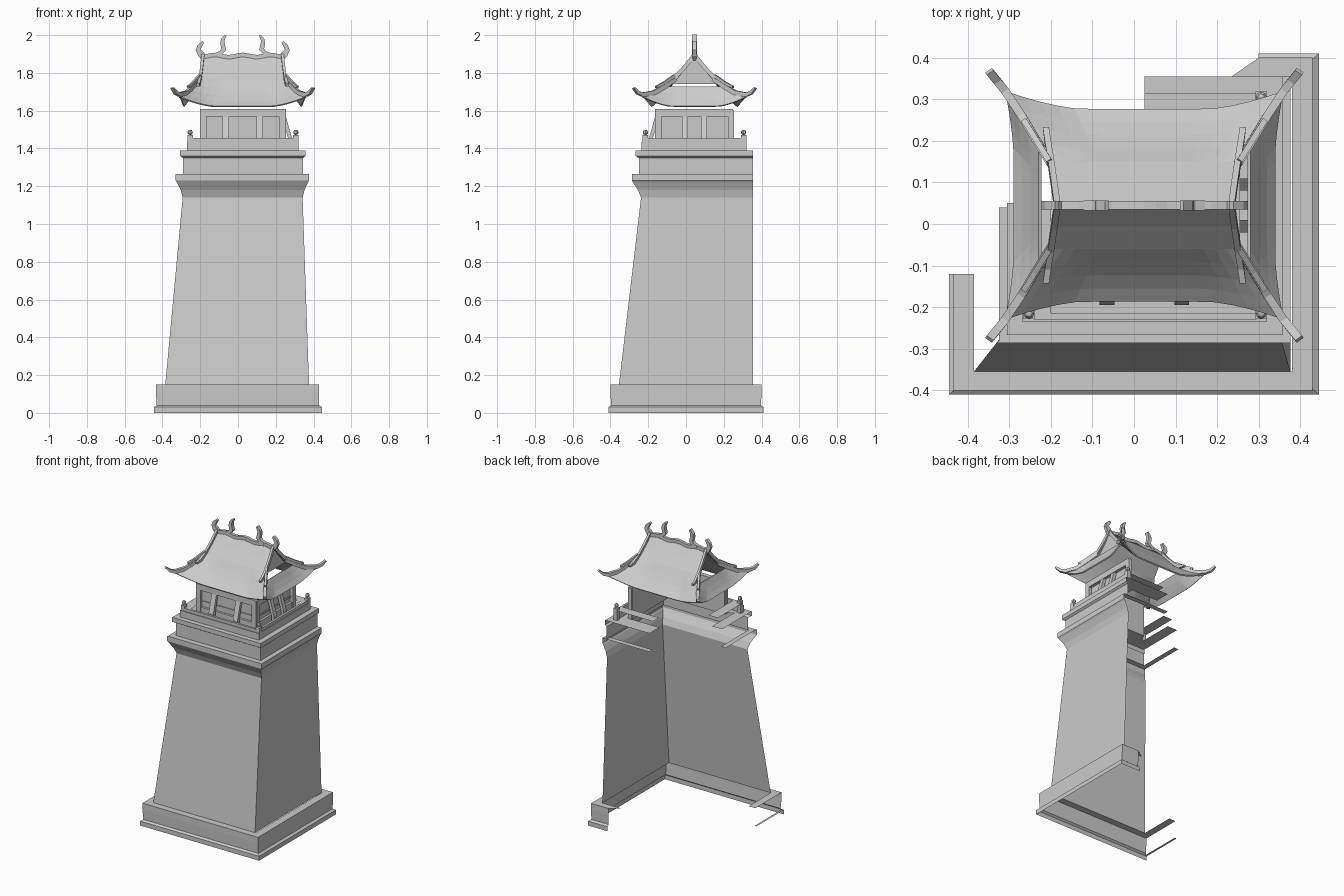
import bpy, bmesh, math
from mathutils import Vector

old = bpy.data.objects.get("Cube")
if old:
    bpy.data.objects.remove(old, do_unlink=True)

stone = bpy.data.materials.new("pale_grey")
stone.use_nodes = True
GREY = (0.6, 0.6, 0.6, 1)
stone.diffuse_color = GREY
stone.node_tree.nodes["Principled BSDF"].inputs["Base Color"].default_value = GREY

CX, CY = 0.025, 0.045      # centre of the upper storey


def finish(name, bm, closed=False):
    if closed:
        bmesh.ops.recalc_face_normals(bm, faces=bm.faces)
    me = bpy.data.meshes.new(name)
    bm.to_mesh(me)
    bm.free()
    me.materials.append(stone)
    ob = bpy.data.objects.new(name, me)
    bpy.context.collection.objects.link(ob)
    return ob


def grid(name, rows, thick=0):
    """Open sheet through equally long rows of points."""
    bm = bmesh.new()
    vs = [[bm.verts.new(p) for p in r] for r in rows]
    for a, b in zip(vs, vs[1:]):
        for i in range(len(a) - 1):
            bm.faces.new((a[i], a[i + 1], b[i + 1], b[i]))
    ob = finish(name, bm)
    if thick:
        m = ob.modifiers.new("thickness", 'SOLIDIFY')
        m.thickness = thick
    return ob


def box(name, x0, x1, y0, y1, z0, z1):
    bm = bmesh.new()
    bmesh.ops.create_cube(bm, size=1)
    for v in bm.verts:
        v.co = Vector(((x0 + x1) / 2 + v.co.x * (x1 - x0),
                       (y0 + y1) / 2 + v.co.y * (y1 - y0),
                       (z0 + z1) / 2 + v.co.z * (z1 - z0)))
    return finish(name, bm, True)


def bar(name, path, side, width, heights):
    """Rectangular bar along a path; side is its width direction."""
    bm = bmesh.new()
    path = [Vector(p) for p in path]
    side = Vector(side).normalized()
    rings = []
    for i, p in enumerate(path):
        t = path[min(i + 1, len(path) - 1)] - path[max(i - 1, 0)]
        n = side.cross(t).normalized() * heights[i] / 2
        s = side * width / 2
        rings.append([bm.verts.new(p + q) for q in (s + n, n - s, -s - n, s - n)])
    for a, b in zip(rings, rings[1:]):
        for k in range(4):
            bm.faces.new((a[k], a[(k + 1) % 4], b[(k + 1) % 4], b[k]))
    bm.faces.new(rings[0])
    bm.faces.new(rings[-1])
    return finish(name, bm, True)


# Footing: height, left, right, front, back, end of the short back return
footing = [(0, -.445, .445, -.41, .41, .3), (.03, -.445, .445, -.41, .41, .3),
           (.04, -.43, .43, -.397, .397, .3), (.11, -.435, .43, -.4, .4, .3),
           (.15, -.435, .43, -.4, .4, .3), (.15, -.385, .38, -.355, .355, .235)]
grid("footing", [[(l, f, z), (r, f, z), (r, b, z), (e, b, z)]
                 for z, l, r, f, b, e in footing])

# Tower: front and side walls with flared cornice and ledges
tower = [(.15, -.385, .376, -.355), (1.14, -.293, .342, -.238),
         (1.18, -.303, .352, -.255), (1.22, -.323, .37, -.28),
         (1.23, -.33, .377, -.286), (1.265, -.33, .377, -.286),
         (1.265, -.29, .345, -.25), (1.35, -.29, .345, -.25),
         (1.36, -.307, .357, -.267), (1.39, -.307, .357, -.267),
         (1.39, -.2, .25, -.16)]
grid("tower_walls", [[(l, f, z), (r, f, z), (r, .355, z)] for z, l, r, f in tower])


# Flat ledge remnants on the open sides
def strip(name, z, x0, x1, y0, y1):
    grid(name, [[(x0, y0, z), (x1, y0, z)], [(x0, y1, z), (x1, y1, z)]])


for z, x0, x1, y0, y1 in [(.03, -.445, -.43, -.41, -.12), (.15, -.435, -.385, -.4, -.12),
                          (1.265, -.325, -.29, -.285, .04), (1.39, -.305, -.23, -.265, .05)]:
    strip("left_ledge", z, x0, x1, y0, y1)
for z, y0, x1 in [(1.265, .32, .375), (1.39, .25, .355)]:
    strip("back_ledge", z, CX, x1, y0, .355)
strip("left_floor", 1.455, -.27, -.2, -.215, CY)
strip("back_floor", 1.455, CX, .3, .25, .315)

# Low parapet and corner posts
box("front_parapet", -.27, .32, -.235, -.215, 1.39, 1.435)
box("front_parapet_cap", -.24, .295, -.23, -.215, 1.435, 1.455)
box("side_parapet", .3, .32, -.235, .315, 1.39, 1.435)
box("side_parapet_cap", .3, .315, -.21, .29, 1.435, 1.455)
for x, y in [(-.253, -.215), (.306, -.215), (.306, .305)]:
    box("corner_post", x - .014, x + .014, y - .014, y + .014, 1.39, 1.47)
    bm = bmesh.new()
    bmesh.ops.create_uvsphere(bm, u_segments=8, v_segments=5, radius=.014)
    bmesh.ops.translate(bm, verts=bm.verts, vec=(x, y, 1.485))
    finish("post_knob", bm, True)

# Pavilion: front and side walls, beams, sills, uprights, leaning struts
box("front_wall", -.195, .245, -.145, -.135, 1.39, 1.61)
box("side_wall", .225, .235, -.145, .25, 1.39, 1.61)
for nm, z0, z1, d in [("beam", 1.57, 1.61, .02), ("sill", 1.39, 1.455, .015),
                      ("rail", 1.485, 1.495, .006)]:
    box("front_" + nm, -.2, .25, -.145 - d, -.14, z0, z1)
    box("side_" + nm, .23, .235 + d, -.16, .25, z0, z1)
for x in (-.183, .233):
    box("front_upright", x - .017, x + .017, -.165, -.14, 1.39, 1.6)
for y in (-.145, .238):
    box("side_upright", .23, .255, y - .016, y + .016, 1.39, 1.6)
for d in (-.09, .09):
    bar("front_strut", [(CX + d, -.185, 1.39), (CX + d, -.185, 1.455), (CX + d, -.15, 1.58)],
        (1, 0, 0), .035, [.02] * 3)
for d in (-.05, .05):
    bar("side_strut", [(.275, CY + d, 1.39), (.275, CY + d, 1.455), (.24, CY + d, 1.58)],
        (0, 1, 0), .03, [.02] * 3)

# Roof: hip-and-gable with upswept corners
RIDGE, HIP, EAVE, LIFT = 1.885, 1.765, 1.625, .05


def curl(t):
    return max(0, (abs(t) - .45) / .55) ** 1.5


def place(p, turn):
    return (CX + p[0] * turn, CY + p[1] * turn, p[2])


def lower(s, t):
    """Point on the long slope, s from hip start (0) to eave (1)."""
    top = Vector((.225 * t, -.105, HIP))
    low = Vector((.335 * t, -.232 - .043 * curl(t), EAVE + LIFT * curl(t)))
    p = top.lerp(low, s)
    p.z -= .012 * math.sin(math.pi * s)
    return p


def skirt(s, t):
    """Point on the short side slope, s from inner edge to eave."""
    top = Vector((.255, .15 * t, 1.728))
    low = Vector((.315 + .02 * curl(t), .275 * t, EAVE + LIFT * curl(t)))
    p = top.lerp(low, s)
    p.z -= .008 * math.sin(math.pi * s)
    return p


TS = [i / 8 - 1 for i in range(17)]
for turn, nm in ((1, "front"), (-1, "back")):
    rows = [[lower(s, t) for t in TS] for s in (1, .75, .5, .25, 0)]
    rows.append([Vector((.217 * t, -.052, 1.823)) for t in TS])
    rows.append([Vector((.21 * t, 0, RIDGE)) for t in TS])
    grid(nm + "_roof", [[place(p, turn) for p in r] for r in rows], .008)
for turn, nm in ((1, "right"), (-1, "left")):
    rows = [[skirt(s, t) for t in TS] for s in (1, .66, .33, 0)]
    grid(nm + "_skirt_roof", [[place(p, turn) for p in r] for r in rows], .008)

# Gable panel with a recessed triangle
bm = bmesh.new()
tri = bm.faces.new([bm.verts.new((CX + .213, CY + y, z))
                    for y, z in ((-.12, 1.742), (.12, 1.742), (0, 1.88))])
bmesh.ops.inset_region(bm, faces=[tri], thickness=.02, depth=-.006)
finish("gable_panel", bm)

# Roof ribs at each corner
for sx in (-1, 1):
    for sy in (-1, 1):
        def at(x, y, z):
            return (CX + sx * x, CY + sy * y, z)
        bar("gable_rib", [at(.21, 0, 1.895), at(.217, .05, 1.832), at(.225, .105, 1.775),
                          at(.232, .15, 1.742), at(.237, .187, 1.735)],
            (1, 0, 0), .015, [.022, .022, .022, .022, .012])
        bar("hip_rib", [at(.225, .1, 1.768), at(.262, .16, 1.728), at(.295, .215, 1.695),
                        at(.335, .275, 1.685), at(.355, .3, 1.695), at(.373, .322, 1.72)],
            (.8 * sx, -.55 * sy, 0), .02, [.02, .024, .024, .022, .018, .01])
        bar("hip_rib_cap", [at(.228, .105, 1.785), at(.262, .16, 1.745), at(.29, .205, 1.725)],
            (.8 * sx, -.55 * sy, 0), .014, [.016, .018, .01])

# Ridge and curled horns
bar("ridge", [(CX + .21 * t, CY, 1.89 + .006 * math.cos(t * 9)) for t in TS],
    (0, 1, 0), .02, [.022] * 17)
for s in (-1, 1):
    bar("outer_horn", [(CX + s * x, CY, z) for x, z in
                       ((.2, 1.875), (.222, 1.9), (.236, 1.922), (.228, 1.942), (.21, 1.964))],
        (0, 1, 0), .02, [.03, .034, .026, .024, .012])
    bar("inner_horn", [(CX + s * x, CY, z) for x, z in
                       ((.145, 1.9), (.118, 1.905), (.1, 1.925), (.107, 1.953),
                        (.106, 1.975), (.09, 2.0))],
        (0, 1, 0), .024, [.012, .022, .026, .024, .02, .01])
